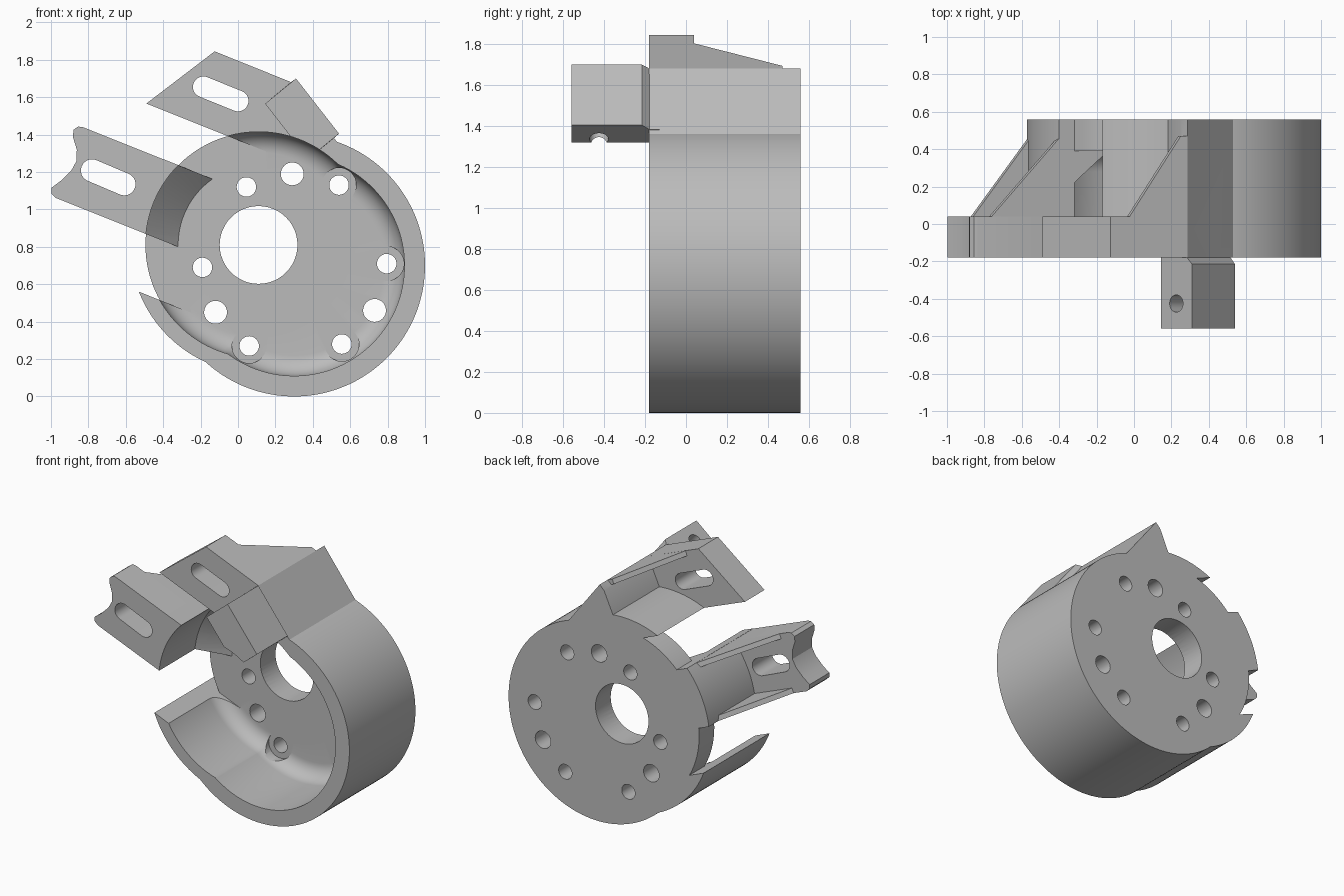
import bpy, bmesh, math
from mathutils import Vector, Matrix

if "Cube" in bpy.data.objects:
    bpy.data.objects.remove(bpy.data.objects["Cube"])

grey = bpy.data.materials.new("plain grey")
grey.use_nodes = True
grey.diffuse_color = (0.5, 0.5, 0.5, 1)
grey.node_tree.nodes["Principled BSDF"].inputs["Base Color"].default_value = (0.5, 0.5, 0.5, 1)

FRONT, BACK, FLOOR, PLATE = -0.18, 0.56, 0.39, 0.04
C1, C2 = (0.30, 0.70), (0.11, 0.81)      # centres of the two overlapping bowls
R1, R2 = 0.59, 0.605                     # inner radii


def make(name, bm):
    bmesh.ops.recalc_face_normals(bm, faces=bm.faces)
    mesh = bpy.data.meshes.new(name)
    bm.to_mesh(mesh)
    bm.free()
    mesh.materials.append(grey)
    ob = bpy.data.objects.new(name, mesh)
    bpy.context.collection.objects.link(ob)
    return ob


def prism(name, pts, y0, y1, back_pts=None):
    """Extrude an x-z outline along y, optionally lofting to a second outline."""
    bm = bmesh.new()
    a = [bm.verts.new((x, y0, z)) for x, z in pts]
    b = [bm.verts.new((x, y1, z)) for x, z in (back_pts or pts)]
    bm.faces.new(a)
    bm.faces.new(b[::-1])
    n = len(a)
    for i in range(n):
        j = (i + 1) % n
        bm.faces.new((a[i], b[i], b[j], a[j]))
    return make(name, bm)


def arc(c, r, a0, a1, n):
    return [(c[0] + r * math.cos(math.radians(a0 + (a1 - a0) * i / n)),
             c[1] + r * math.sin(math.radians(a0 + (a1 - a0) * i / n))) for i in range(n + 1)]


def disc(name, c, r, y0, y1, n=48):
    return prism(name, arc(c, r, 0, 360, n)[:-1], y0, y1)


def lathe(name, c, profile, n=120):
    """Revolve a (radius, y) profile about the y axis through c."""
    bm = bmesh.new()
    vs = [bm.verts.new((c[0] + r, y, c[1])) for r, y in profile]
    es = [bm.edges.new(p) for p in zip(vs, vs[1:])]
    bmesh.ops.spin(bm, geom=vs + es, cent=(c[0], 0, c[1]), axis=(0, 1, 0),
                   angle=math.tau, steps=n)
    bmesh.ops.remove_doubles(bm, verts=bm.verts, dist=1e-5)
    return make(name, bm)


def boolean(ob, other, op):
    mod = ob.modifiers.new(op, "BOOLEAN")
    mod.operation, mod.solver, mod.object = op, "EXACT", other
    bpy.context.view_layer.objects.active = ob
    bpy.ops.object.modifier_apply(modifier=mod.name)
    bpy.data.objects.remove(other)


def add(ob, *parts):
    for p in parts:
        boolean(ob, p, "UNION")


def cut(ob, *parts):
    for p in parts:
        boolean(ob, p, "DIFFERENCE")


def slot(a, b, r):
    ang = math.degrees(math.atan2(b[1] - a[1], b[0] - a[0]))
    pts = arc(b, r, ang - 90, ang + 90, 16) + arc(a, r, ang + 90, ang + 270, 16)
    return prism("slot_cutter", pts, FRONT - 0.1, PLATE + 0.05)


def rib(inner, outer, back, side):
    """Thin gusset that tapers from the plate back to the wall."""
    d = (Vector(outer) - Vector(inner)).normalized()
    n = Vector((-d.y, d.x)) * 0.035 * side
    strip = lambda p, q: [p, q, tuple(Vector(q) + n), tuple(Vector(p) + n)]
    return prism("rib", strip(inner, outer), PLATE - 0.01, 0.47, strip(inner, back))


def cavity(c, r, fillet=0.11):
    bend = arc((r - fillet, FLOOR - fillet), fillet, 0, 90, 10)
    return lathe("cavity_cutter", c, [(0, -0.8), (r, -0.8)] + bend + [(0, FLOOR)])


# Outer wall: two discs and the full-depth corner under the upper arm
housing = disc("housing", C1, 0.70, FRONT, BACK, 144)
corner = [(0.285, 1.68), (0.53, 1.36), (0.4, 1.2), (0.1, 1.3), (0.18, 1.49), (0.25, 1.645)]
add(housing, disc("wall", C2, 0.687, FRONT, BACK, 144), prism("corner", corner, FRONT, BACK))

# Two open gaps in the wall; the floor disc stays whole inside them
gaps = [[(-0.9, 0.71), (-0.25, 0.447), (-0.25, 0.772), (-0.9, 1.032)],
        [(-0.9, 1.73), (0.15, 1.31), (0.15, 1.05), (-0.9, 1.468)]]
for g in gaps:
    gap = prism("gap_cutter", g, FRONT - 0.1, BACK + 0.1)
    cut(gap, disc("keep", C2, R2, FLOOR, BACK + 0.2, 120))
    cut(housing, gap)

# Upper arm plate and lower arm plate with its scalloped tip
upper = [(-0.49, 1.566), (-0.125, 1.845), (0.285, 1.68), (0.45, 1.4), (0.3, 1.25)]
tip = [(-0.975, 1.062), (-0.998, 1.085), (-0.998, 1.115), (-0.945, 1.155), (-0.89, 1.21),
       (-0.863, 1.26), (-0.862, 1.32), (-0.882, 1.385), (-0.88, 1.425), (-0.855, 1.443),
       (-0.83, 1.44)]
lower = tip + [(-0.13, 1.16), (-0.32, 0.80)]
add(housing, prism("upper_arm", upper, FRONT, PLATE), prism("lower_arm", lower, FRONT, PLATE))

# Gusset ribs behind the arms
add(housing,
    rib((0.285, 1.68), (-0.03, 1.806), (0.25, 1.694), 1),
    rib((-0.32, 1.236), (-0.77, 1.416), (-0.39, 1.264), 1),
    rib((-0.46, 0.856), (-0.88, 1.024), (-0.56, 0.896), -1))

# Clamp block in front, with a tapered foot
block = [(0.145, 1.565), (0.31, 1.70), (0.54, 1.405), (0.375, 1.27)]
foot = [(0.145, 1.565), (0.283, 1.68), (0.515, 1.383), (0.375, 1.27)]
add(housing, prism("clamp_block", block, -0.56, -0.215),
    prism("block_foot", block, -0.215, FRONT + 0.002, foot),
    prism("block_root", foot, FRONT - 0.004, FRONT + 0.05))

# Hollow out the bowls
cut(housing, cavity(C1, R1), cavity(C2, R2))

# Sloped seat between the floor and the lower arm
seat = prism("seat", [(-0.66, 0.936), (-0.22, 0.76), (-0.05, 1.128), (-0.5, 1.308)], 0.1, 0.42)
boolean(seat, disc("limit", C2, 0.65, 0, 0.5, 96), "INTERSECT")
cut(seat, lathe("cone_cutter", C2, [(0, 0), (R2, 0), (R2, 0.22), (0.43, FLOOR),
                                    (0.40, 0.44), (0, 0.44)]))
add(housing, seat)

# Counterbores, bolt holes and the centre bore
small = [(0.54, 1.13), (0.795, 0.71), (0.555, 0.28), (0.06, 0.27), (0.045, 1.12), (-0.19, 0.69)]
large = [(0.29, 1.19), (0.73, 0.46), (-0.12, 0.45)]
for c in small[:4]:
    cut(housing, disc("counterbore", c, 0.092, 0.2, FLOOR))
for pts, r in ((small, 0.052), (large, 0.061), ([C2], 0.208)):
    for c in pts:
        cut(housing, disc("hole", c, r, 0.3, BACK + 0.1))

# Arm slots
cut(housing, slot((-0.185, 1.655), (0.0, 1.58), 0.056), slot((-0.78, 1.208), (-0.608, 1.135), 0.06))

# Cross hole through the clamp block
bm = bmesh.new()
turn = Vector((0.23, 0, -0.295)).to_track_quat("Z", "Y").to_matrix().to_4x4()
bmesh.ops.create_cone(bm, cap_ends=True, segments=40, radius1=0.046, radius2=0.046, depth=1.2,
                      matrix=Matrix.Translation((0.34, -0.425, 1.485)) @ turn)
cut(housing, make("cross_hole", bm))

# Smooth curved walls, keep hard edges
bpy.ops.object.select_all(action="DESELECT")
housing.select_set(True)
bpy.context.view_layer.objects.active = housing
bpy.ops.object.shade_smooth_by_angle(angle=math.radians(25))
